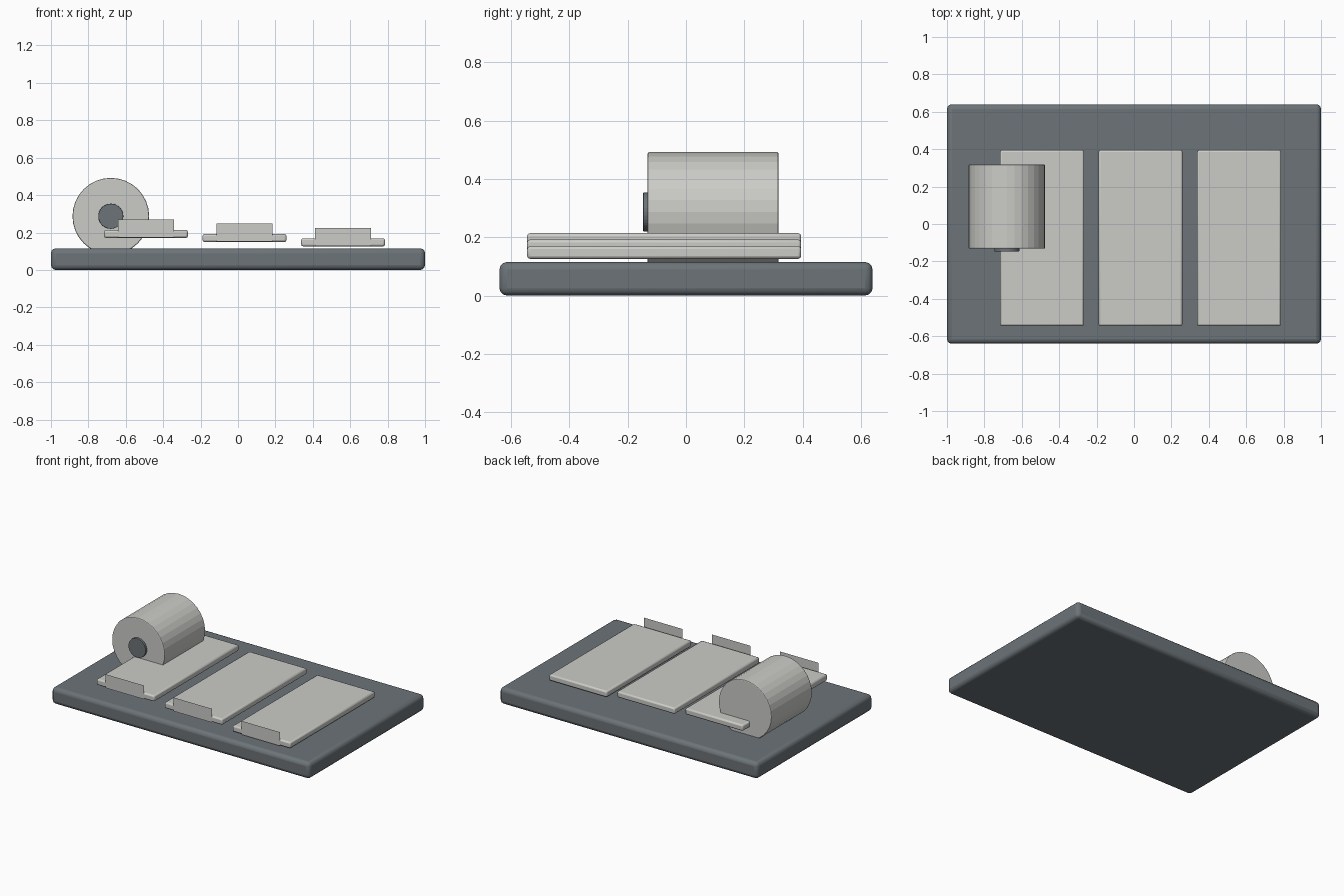
import bpy
import math

if "Cube" in bpy.data.objects:
    bpy.data.objects.remove(bpy.data.objects["Cube"])


def material(name, rgb):
    m = bpy.data.materials.new(name)
    m.diffuse_color = (*rgb, 1.0)
    m.use_nodes = True
    m.node_tree.nodes["Principled BSDF"].inputs["Base Color"].default_value = m.diffuse_color
    return m


LIGHT = material("light_grey", (0.60, 0.60, 0.575))
DARK = material("slate_grey", (0.150, 0.173, 0.189))


def finish(obj, name, mat, bevel=0.0, segments=2, smooth=False):
    obj.name = name
    obj.data.materials.append(mat)
    bpy.ops.object.transform_apply(location=False, rotation=True, scale=True)
    if smooth:
        bpy.ops.object.shade_smooth_by_angle(angle=math.radians(40))
    if bevel:
        mod = obj.modifiers.new("soft_edges", 'BEVEL')
        mod.width = bevel
        mod.segments = segments
        mod.limit_method = 'ANGLE'
        mod.angle_limit = math.radians(40)
    return obj


def box(name, mat, x, y, z, bevel, segments):
    lo_hi = (x, y, z)
    bpy.ops.mesh.primitive_cube_add(size=1, location=[(a + b) / 2 for a, b in lo_hi])
    obj = bpy.context.object
    obj.scale = [b - a for a, b in lo_hi]
    return finish(obj, name, mat, bevel, segments, smooth=True)


def roll(name, mat, x, z, radius, y, bevel):
    bpy.ops.mesh.primitive_cylinder_add(
        vertices=32, radius=radius, depth=y[1] - y[0],
        location=(x, (y[0] + y[1]) / 2, z), rotation=(math.pi / 2, 0, 0))
    return finish(bpy.context.object, name, mat, bevel)


# base slab with rounded edges
box("base_slab", DARK, (-1, 1), (-0.64, 0.64), (0, 0.115), 0.026, 3)

# three stepped panels, each with a thin upright label on its front edge
for i, (cx, z0) in enumerate(((-0.492, 0.171), (0.035, 0.149), (0.562, 0.126))):
    box(f"panel_{i + 1}", LIGHT, (cx - 0.224, cx + 0.224), (-0.545, 0.395),
        (z0, z0 + 0.043), 0.01, 2)
    bpy.ops.mesh.primitive_plane_add(size=1, location=(cx, -0.552, z0 + 0.051),
                                     rotation=(math.pi / 2, 0, 0))
    label = bpy.context.object
    label.scale = (0.298, 0.096, 1)
    finish(label, f"label_{i + 1}", LIGHT)

# roll lying across the base, with a dark hub on its front end
roll("roll", LIGHT, -0.68, 0.287, 0.205, (-0.132, 0.318), 0.006)
roll("roll_hub", DARK, -0.68, 0.287, 0.067, (-0.147, -0.125), 0.003)
